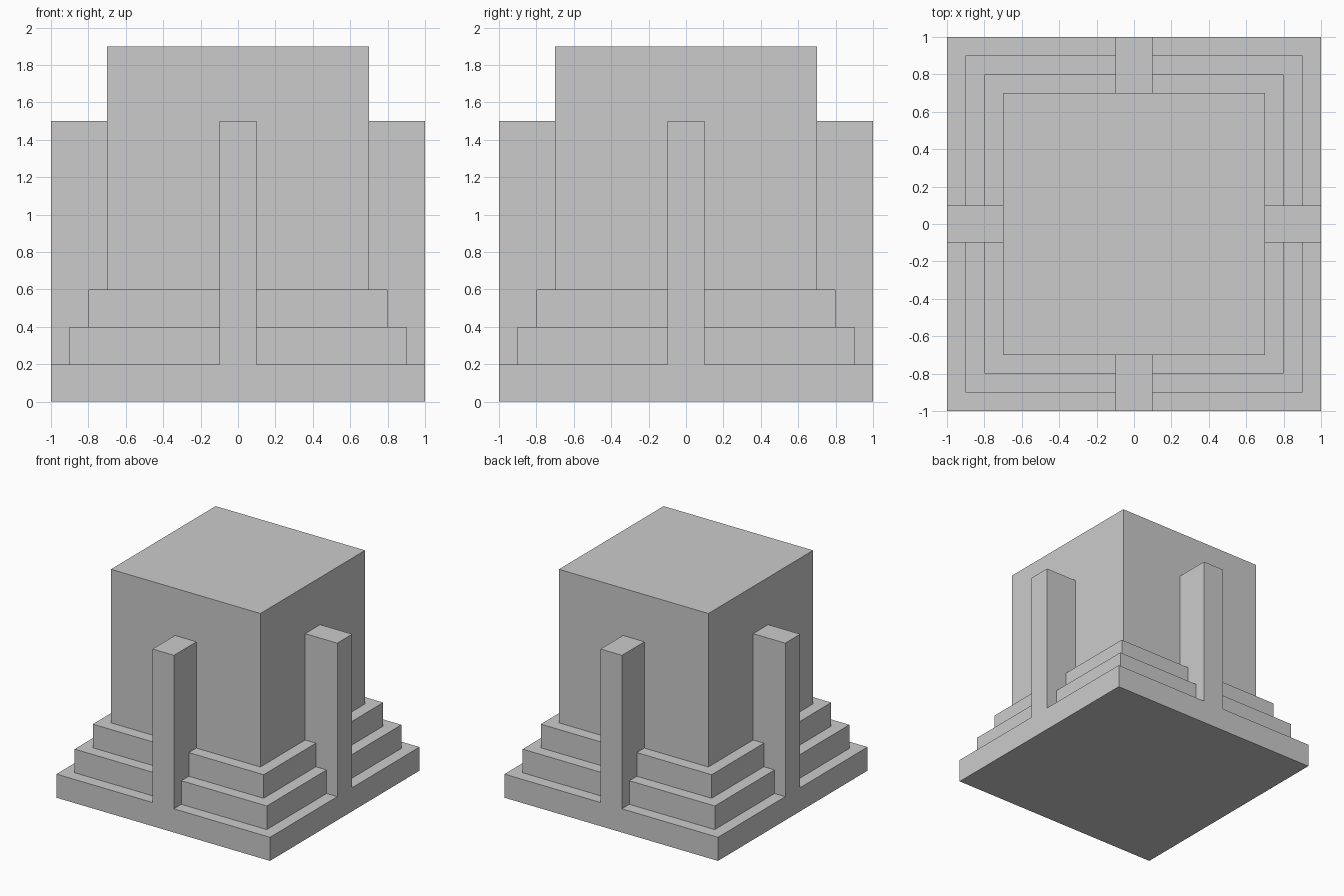
import bpy

if "Cube" in bpy.data.objects:
    bpy.data.objects.remove(bpy.data.objects["Cube"])


def box(name, x, y, z):
    """Box spanning the (min, max) pairs x, y and z."""
    size = [b - a for a, b in (x, y, z)]
    centre = [(a + b) / 2 for a, b in (x, y, z)]
    bpy.ops.mesh.primitive_cube_add(size=1, location=centre)
    obj = bpy.context.object
    obj.name = name
    obj.scale = size
    bpy.ops.object.transform_apply(location=True, rotation=True, scale=True)
    return obj


# Square tiers stacked from the ground up: name, half width, bottom, top
tiers = [
    ("base_step", 1.0, 0.0, 0.2),
    ("middle_step", 0.9, 0.2, 0.4),
    ("upper_step", 0.8, 0.4, 0.6),
    ("main_block", 0.7, 0.6, 1.9),
]
for name, half, bottom, top in tiers:
    box(name, (-half, half), (-half, half), (bottom, top))

# One pier in the middle of each side, flush with the base step
inner, outer, half, height = 0.7, 1.0, 0.1, (0.2, 1.5)
across = (-half, half)
box("front_pier", across, (-outer, -inner), height)
box("back_pier", across, (inner, outer), height)
box("left_pier", (-outer, -inner), across, height)
box("right_pier", (inner, outer), across, height)
